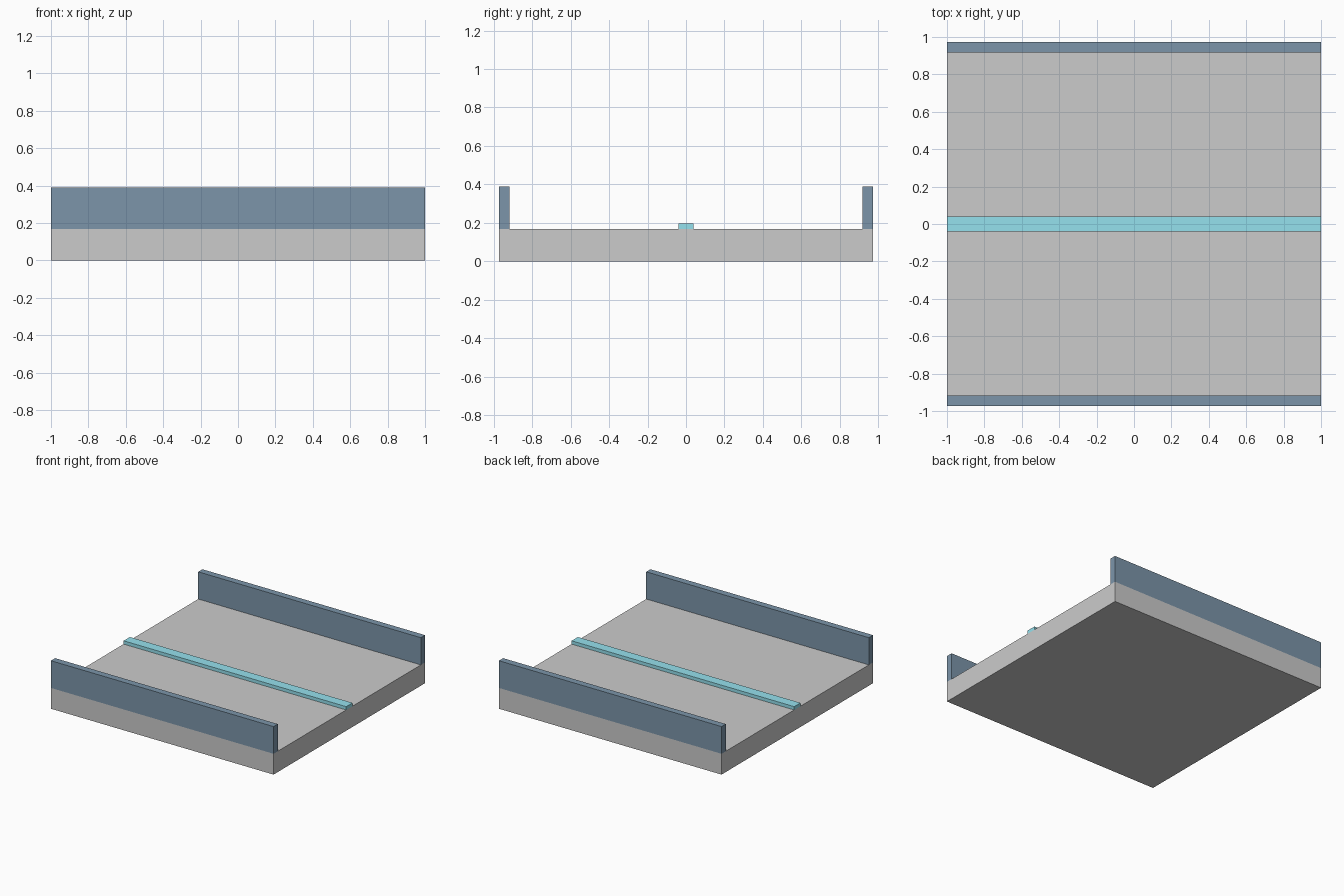
import bpy

if "Cube" in bpy.data.objects:
    bpy.data.objects.remove(bpy.data.objects["Cube"])

LENGTH, HALF_WIDTH = 2.0, 0.972
DECK_TOP, WALL_TOP, WALL_THICK = 0.169, 0.39, 0.054


def material(name, color):
    mat = bpy.data.materials.new(name)
    mat.diffuse_color = (*color, 1.0)
    mat.use_nodes = True
    mat.node_tree.nodes["Principled BSDF"].inputs["Base Color"].default_value = mat.diffuse_color
    return mat


def box(name, y0, y1, z0, z1, mat=None):
    """Full-length box spanning y0..y1 and z0..z1."""
    bpy.ops.mesh.primitive_cube_add(size=1, location=(0, (y0 + y1) / 2, (z0 + z1) / 2))
    obj = bpy.context.object
    obj.name = name
    obj.scale = (LENGTH, y1 - y0, z1 - z0)
    bpy.ops.object.transform_apply(location=True, rotation=False, scale=True)
    if mat:
        obj.data.materials.append(mat)
    return obj


navy = material("navy", (0.2, 0.3, 0.4))
cyan = material("cyan", (0.3, 0.75, 0.85))

# Base slab
box("deck", -HALF_WIDTH, HALF_WIDTH, 0, DECK_TOP)

# Raised centre line
box("centre_strip", -0.04, 0.04, DECK_TOP, 0.196, cyan)

# Side walls, mirrored front to back
walls = box("side_walls", -HALF_WIDTH, -HALF_WIDTH + WALL_THICK, DECK_TOP, WALL_TOP, navy)
mirror = walls.modifiers.new("mirror", 'MIRROR')
mirror.use_axis = (False, True, False)
